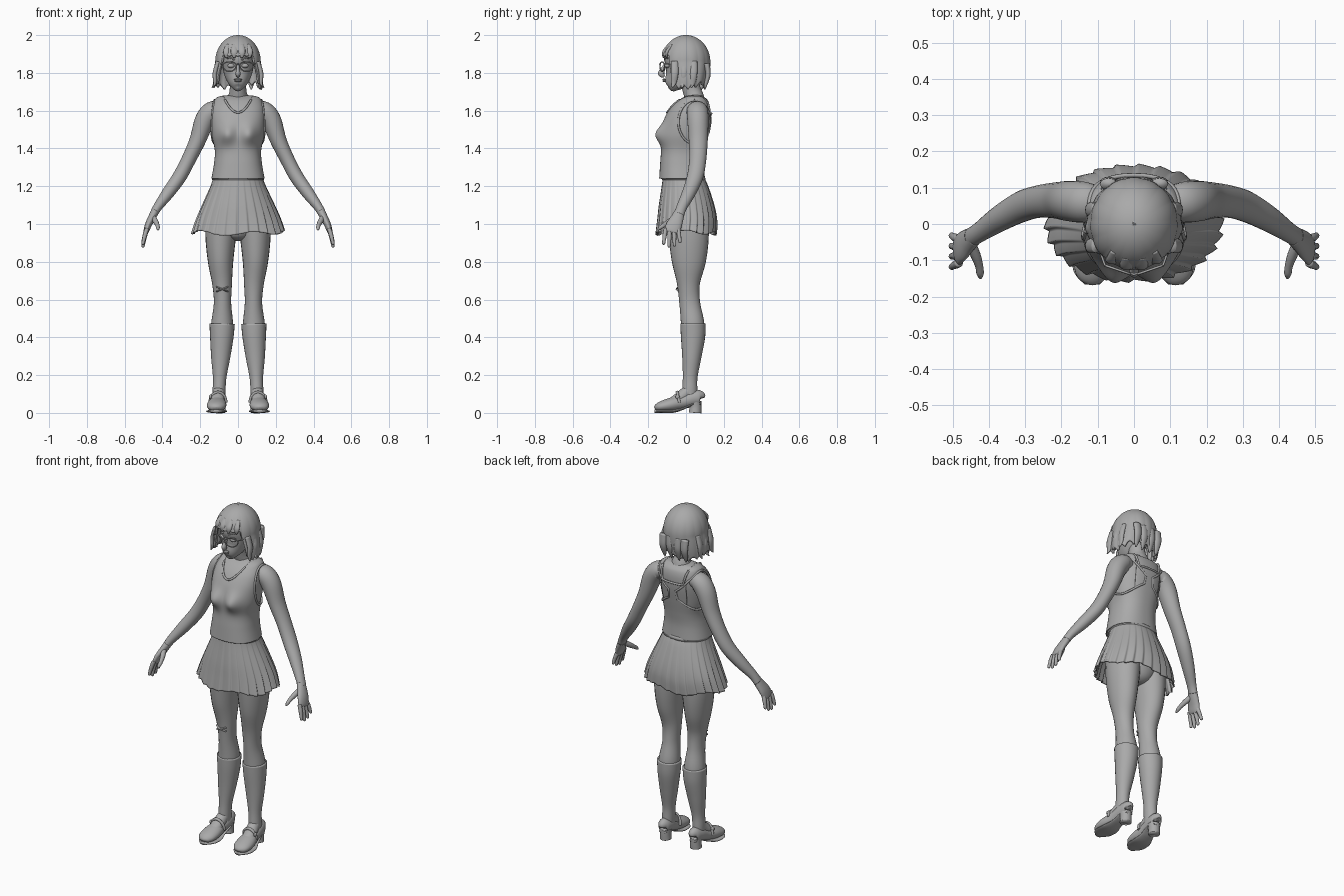
import bpy, bmesh, math
from math import sin, cos, pi, exp, copysign
from mathutils import Vector
from mathutils.bvhtree import BVHTree

if "Cube" in bpy.data.objects:
    bpy.data.objects.remove(bpy.data.objects["Cube"])

clay = bpy.data.materials.new("plain_grey")
clay.use_nodes = True
clay.diffuse_color = (0.4, 0.4, 0.4, 1)
clay.node_tree.nodes["Principled BSDF"].inputs["Base Color"].default_value = clay.diffuse_color
SIDES = ((1, "left"), (-1, "right"))


def sample(rows, t):
    """Smooth interpolation through a table of rows, t from 0 to 1."""
    k = min(int(t * (len(rows) - 1)), len(rows) - 2)
    f = t * (len(rows) - 1) - k
    p, q = rows[max(k - 1, 0)], rows[k]
    r, s = rows[k + 1], rows[min(k + 2, len(rows) - 1)]
    return [b + f * ((c - a) + f * ((2 * a - 5 * b + 4 * c - d) + f * (3 * (b - c) + d - a))/1) / 2
            for a, b, c, d in zip(p, q, r, s)]


def add(name, bm, thick=0):
    bmesh.ops.recalc_face_normals(bm, faces=bm.faces)
    for f in bm.faces:
        f.smooth = True
    mesh = bpy.data.meshes.new(name)
    bm.to_mesh(mesh)
    bm.free()
    mesh.materials.append(clay)
    ob = bpy.data.objects.new(name, mesh)
    bpy.context.collection.objects.link(ob)
    if thick:
        mod = ob.modifiers.new("thickness", "SOLIDIFY")
        mod.thickness, mod.offset = thick, -1
    return ob


def surface(fn, nu, nv, caps=True):
    """Closed-around grid of points fn(angle, v)."""
    bm = bmesh.new()
    rings = [[bm.verts.new(fn(2 * pi * j / nu, i / nv)) for j in range(nu)] for i in range(nv + 1)]
    for lo, hi in zip(rings, rings[1:]):
        for j in range(nu):
            k = (j + 1) % nu
            bm.faces.new((lo[j], lo[k], hi[k], hi[j]))
    if caps:
        bm.faces.new(rings[0][::-1])
        bm.faces.new(rings[-1])
    return bm


def limb(name, rows, ref="Y", nu=24, steps=6):
    """Tapered oval tube through rows of x, y, z, width, depth."""
    axis = Vector((0, 1, 0)) if ref == "Y" else Vector((0, 0, 1))

    def point(u, v):
        x, y, z, w, d = sample(rows, v)
        t = Vector(sample(rows, min(v + .01, 1))[:3]) - Vector(sample(rows, max(v - .01, 0))[:3])
        a = axis.cross(t).normalized()
        b = t.cross(a).normalized()
        return Vector((x, y, z)) + a * cos(u) * max(w, .001) + b * sin(u) * max(d, .001)
    return add(name, surface(point, nu, steps * (len(rows) - 1)))


def mirrored(rows, s):
    return [(s * r[0], *r[1:]) for r in rows]


def tube(name, pts, radius, closed=False):
    cu = bpy.data.curves.new(name, "CURVE")
    cu.dimensions, cu.bevel_depth, cu.bevel_resolution, cu.use_fill_caps = "3D", radius, 2, True
    sp = cu.splines.new("POLY")
    sp.points.add(len(pts) - 1)
    for p, co in zip(sp.points, pts):
        p.co = (*co, 1)
    sp.use_cyclic_u, sp.use_smooth = closed, True
    cu.materials.append(clay)
    ob = bpy.data.objects.new(name, cu)
    bpy.context.collection.objects.link(ob)


def ball(name, loc, size):
    bm = bmesh.new()
    bmesh.ops.create_uvsphere(bm, u_segments=20, v_segments=12, radius=1)
    bmesh.ops.scale(bm, vec=size, verts=bm.verts)
    bmesh.ops.translate(bm, vec=loc, verts=bm.verts)
    return add(name, bm)


def oval(rows, u, v, p, grow=0):
    """Rounded-box cross section from rows of z, half width, front y, back y."""
    z, w, front, back = sample(rows, v)
    c, s = cos(u), sin(u)
    x = (max(w, .004) + grow) * copysign(abs(s) ** p, s)
    y = (front + back) / 2 - ((back - front) / 2 + grow) * copysign(abs(c) ** p, c)
    return x, y, z


# Torso and sleeveless top
TORSO = [(1.24, .134, -.135, .093), (1.32, .12, -.13, .09), (1.39, .116, -.125, .098), (1.47, .132, -.125, .112),
         (1.55, .138, -.11, .125), (1.61, .134, -.08, .127), (1.65, .12, -.045, .118),
         (1.67, .105, -.015, .1), (1.68, .07, .01, .085), (1.685, .005, .045, .055)]


def chest(grow):
    def point(u, v):
        x, y, z = oval(TORSO, u, v, .85, grow)
        if cos(u) > 0:
            y -= .04 * cos(u) * exp(-((abs(x) - .062) / .045) ** 2 - ((z - 1.475) / .05) ** 2)
        return x, y, z
    return point


def in_shirt(c):
    arm = abs(c.x) > .08 and ((c.y - .045) / .085) ** 2 + ((c.z - 1.54) / .115) ** 2 < 1
    front = c.y < .04 and c.z > 1.59 + .08 * (c.x / .075) ** 2
    back = c.y >= .04 and abs(c.x) < .085 and c.z > 1.585
    return not (arm or front or back)


add("torso", surface(chest(0), 64, 54))
shirt = surface(chest(.007), 128, 90, False)
tree = BVHTree.FromBMesh(shirt)
bmesh.ops.delete(shirt, geom=[f for f in shirt.faces if not in_shirt(f.calc_center_median())], context="FACES")
add("shirt", shirt, .006)


def rim(name, starts, direction, closed=False):
    hits = [tree.ray_cast(Vector(p), Vector(direction))[0] for p in starts]
    tube(name, [h for h in hits if h], .006, closed)


xs = [.085 * i / 16 for i in range(-16, 17)]
rim("front_neckline", [(x, -1, 1.59 + .08 * (x / .075) ** 2) for x in xs if abs(x) < .074], (0, 1, 0))
back_line = [(x, 1, 1.585 + .08 * max(0, abs(x) / .085 - .8) * 5) for x in xs]
rim("back_neckline", back_line, (0, -1, 0))
for s, side in SIDES:
    ring = [(s, .045 + .085 * cos(a), 1.54 + .115 * sin(a)) for a in [2 * pi * i / 40 for i in range(40)]]
    rim(side + "_armhole", ring, (-s, 0, 0), True)

# Pleated skirt with waistband
SKIRT = [(1.25, .13, -.122, .095), (1.2, .145, -.128, .117), (1.1, .188, -.142, .148),
         (1.02, .22, -.15, .162), (.945, .243, -.158, .16)]


def skirt_point(u, v):
    x, y, z = oval(SKIRT, u, v, .95)
    saw = (u * 26 / (2 * pi)) % 1
    k = 1 + .075 * v * ((saw if saw < .8 else (1 - saw) * 4) - .4)
    return x * k, y * k, z + v * .01 * sin(u * 5) + v * .012 * abs(sin(u))


add("skirt", surface(skirt_point, 260, 24, False), .006)
BAND = [(1.232, .138, -.128, .104), (1.252, .134, -.126, .1)]
add("waistband", surface(lambda u, v: oval(BAND, u, v, .95), 64, 2))
limb("hips", [(0, .015, .91, .02, .04), (0, .015, .94, .09, .09), (0, .01, 1.05, .16, .125),
              (0, -.005, 1.16, .14, .11), (0, -.01, 1.25, .12, .1)])

# Legs, socks, feet and shoes
LEG = [(.085, .01, 1.05, .088, .11), (.092, .015, .92, .08, .105), (.092, .015, .8, .067, .09),
       (.084, .013, .68, .052, .06), (.082, .02, .58, .046, .055), (.084, .035, .47, .058, .062),
       (.088, .035, .38, .055, .06)]
SOCK = [(.084, .037, .472, .067, .067), (.086, .037, .4, .062, .064), (.092, .03, .29, .05, .05),
        (.097, .022, .19, .036, .039), (.1, .02, .12, .034, .04), (.1, .02, .06, .032, .04)]
SHOE = [(.1, .08, .075, .012, .015), (.1, .073, .08, .031, .04), (.102, .035, .075, .038, .042),
        (.107, -.02, .058, .04, .038), (.112, -.08, .044, .051, .036), (.115, -.13, .034, .048, .028),
        (.115, -.157, .026, .03, .018), (.115, -.165, .022, .006, .006)]
SOLE = [(.1, .08, .048, .022, .007), (.1, .03, .045, .035, .007), (.107, -.02, .022, .04, .007),
        (.112, -.07, .009, .054, .009), (.115, -.13, .009, .052, .009), (.115, -.167, .009, .02, .009)]
INSTEP = [(.1, .03, .13, .03, .03), (.103, -.005, .1, .033, .034), (.108, -.045, .072, .036, .03),
          (.11, -.09, .05, .03, .02)]
HEEL = [(.1, .048, 0, .032, .033), (.1, .05, .03, .031, .032), (.1, .048, .06, .034, .034)]
for s, side in SIDES:
    for part, rows, ref in (("leg", LEG, "Y"), ("sock", SOCK, "Y"), ("instep", INSTEP, "Z"),
                            ("shoe", SHOE, "Z"), ("sole", SOLE, "Z"), ("heel", HEEL, "Y")):
        limb(side + "_" + part, mirrored(rows, s), ref)
    arc = [pi * i / 14 for i in range(15)]
    tube(side + "_shoe_strap", [(s * .106 + .043 * cos(a), -.035 - .012 * sin(a), .055 + .055 * sin(a)) for a in arc], .008)
    ball(side + "_buckle", (s * .146, -.045, .085), (.008, .012, .012))

# Bandage on the right knee
for tilt in (-.5, .5):
    limb("knee_bandage", [(-.084 + k * .03, -.046 + .012 * k * k, .655 + tilt * k * .025, .009, .004)
                          for k in (-1, 0, 1)], "Z", 12)

# Arms and hands
ARM = [(.095, .06, 1.6, .04, .045), (.135, .06, 1.598, .052, .056), (.175, .063, 1.55, .053, .056),
       (.215, .065, 1.44, .043, .05), (.262, .062, 1.34, .038, .045), (.31, .048, 1.25, .037, .043),
       (.37, .015, 1.165, .033, .036), (.425, -.022, 1.09, .024, .028), (.448, -.037, 1.05, .021, .028)]
PALM = [(.44, -.033, 1.065, .021, .027), (.458, -.047, 1.03, .02, .034), (.475, -.063, .995, .018, .041),
        (.486, -.075, .962, .014, .04), (.49, -.078, .952, .006, .03)]
THUMB = [(.452, -.05, 1.04, .014, .015), (.437, -.085, 1.015, .014, .015), (.427, -.115, .995, .011, .012),
         (.424, -.137, .98, .01, .01), (.423, -.15, .967, .003, .003)]
for s, side in SIDES:
    limb(side + "_arm", mirrored(ARM, s))
    limb(side + "_palm", mirrored(PALM, s))
    limb(side + "_thumb", mirrored(THUMB, s), "Z", 14)
    for i, reach in enumerate((.085, .1, .095, .075)):
        y = -.108 + .022 * i
        path = [(.482 + .03 * t - .008 * t * t, y + (y + .075) * .35 * t, .975 - reach * t, r, r)
                for t, r in ((0, .011), (.35, .0115), (.7, .0095), (.93, .008), (1, .002))]
        limb(side + "_finger", mirrored(path, s), "Y", 12, 4)

# Neck, head and face
limb("neck", [(0, .055, 1.6, .07, .06), (0, .045, 1.665, .056, .052), (0, .03, 1.71, .044, .048),
              (0, .015, 1.78, .045, .05)])
limb("head", [(0, -.088, 1.714, .006, .008), (0, -.08, 1.722, .027, .03), (0, -.065, 1.745, .047, .053),
              (0, -.04, 1.78, .067, .077), (0, -.02, 1.82, .08, .096), (0, -.008, 1.87, .088, .108),
              (0, 0, 1.93, .085, .1), (0, 0, 1.97, .04, .05)], nu=40)
limb("nose", [(0, -.108, 1.845, .008, .008), (0, -.122, 1.82, .009, .012), (0, -.131, 1.798, .013, .017),
              (0, -.122, 1.785, .01, .012), (0, -.114, 1.78, .004, .005)])
ball("upper_lip", (0, -.116, 1.765, ), (.021, .009, .005))
ball("lower_lip", (0, -.115, 1.757), (.018, .01, .006))
for s, side in SIDES:
    ball(side + "_eye", (s * .037, -.099, 1.838), (.019, .014, .012))
    tube(side + "_brow", [(s * (.018 + .04 * t), -.114 + .02 * t * t, 1.868 + .012 * sin(2.2 * t)) for t in (0, .3, .6, 1)], .004)
    # Spectacles: flat-topped rounded frame and a temple arm
    frame = []
    for i in range(32):
        a = 2 * pi * i / 32
        frame.append((s * (.045 + .035 * cos(a)), -.126 + .012 * cos(a), 1.84 + (.018 if sin(a) > 0 else .032) * sin(a)))
    tube(side + "_spectacle_rim", frame, .0035, True)
    tube(side + "_spectacle_arm", [(s * .08, -.114, 1.848), (s * .092, -.08, 1.848), (s * .095, .01, 1.845)], .0035)
tube("spectacle_bridge", [(-.011, -.136, 1.842), (0, -.139, 1.846), (.011, -.136, 1.842)], .0035)


# Bobbed hair with a straight fringe
def hair_point(u, v):
    face = min(u, 2 * pi - u)
    jag = abs(sin(u * 7.5))
    blend = min(max((face - .78) / .2, 0), 1)
    hem = (1.888 + .008 * jag) * (1 - blend) + (1.722 + .022 * jag + .012 * sin(u * 3)) * blend
    z = 2 - (2 - hem) * v ** 1.7
    dome = max(z - 1.86, 0) / .14
    r = math.sqrt(max(1 - dome * dome, 0)) * (1 + .03 * v * v * (jag - .5))
    low = max(1.86 - z, 0) / .14
    width = .12 + .012 * sin(low * 2.2)
    depth = .13 if cos(u) > 0 else .128 - .02 * low * low
    return width * r * sin(u), -depth * r * cos(u), z


add("hair", surface(hair_point, 180, 40, False), .012)
for s, side in SIDES:
    for y, flick in ((-.06, .012), (-.01, .02), (.04, .008)):
        limb(side + "_lock", [(s * .105, y, 1.86, .012, .02), (s * .122, y, 1.8, .012, .02),
                              (s * .122, y - .005, 1.75, .009, .015),
                              (s * (.118 + flick), y - .012, 1.722, .002, .003)], nu=12)
for x in (-.07, -.025, .025, .07):
    limb("back_lock", [(x, .11, 1.85, .024, .016), (x, .117, 1.79, .022, .013),
                       (x, .105, 1.74, .014, .009), (x, .098, 1.712, .003, .003)], nu=12)
for x in (-.06, -.02, .02, .06):
    limb("fringe_lock", [(x * .8, -.098 + abs(x) * .4, 1.945, .018, .01), (x, -.124 + abs(x) * .4, 1.91, .019, .01),
                         (x, -.127 + abs(x) * .4, 1.88, .006, .004)], nu=12)
